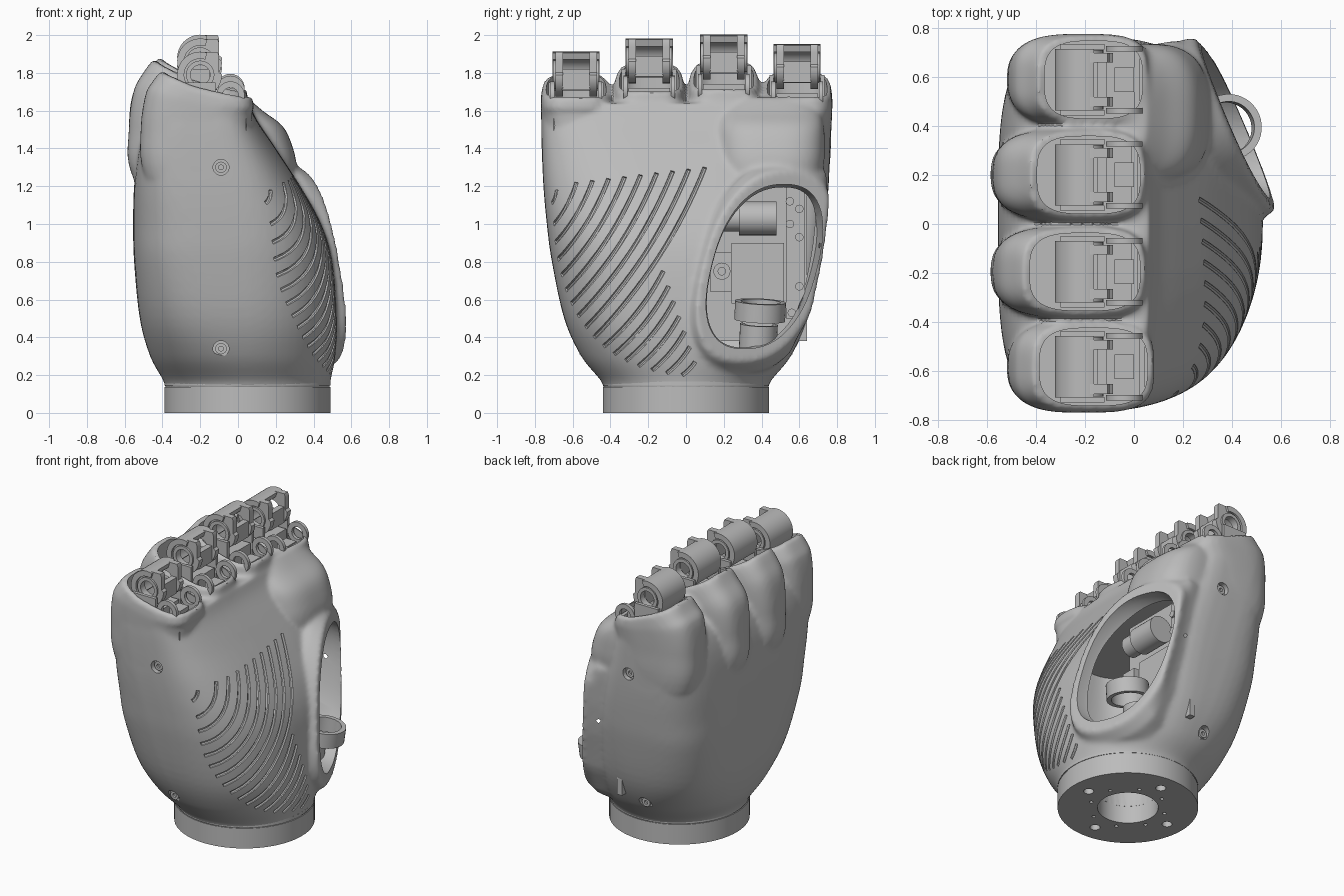
import bpy, bmesh, math
from math import copysign, cos, sin, tau
from mathutils import Vector
from mathutils.bvhtree import BVHTree

if "Cube" in bpy.data.objects:
    bpy.data.objects.remove(bpy.data.objects["Cube"])

GREY = (0.5, 0.5, 0.5, 1)
mat = bpy.data.materials.new("grey_plastic")
mat.use_nodes = True
mat.diffuse_color = GREY
mat.node_tree.nodes["Principled BSDF"].inputs["Base Color"].default_value = GREY
X, Y, Z = Vector((1, 0, 0)), Vector((0, 1, 0)), Vector((0, 0, 1))


# ---- helpers ----
def V(*v):
    return Vector(v)


def loft(bm, rings, closed=False):
    rows = [[bm.verts.new(p) for p in ring] for ring in rings]
    n = len(rows[0])
    pairs = list(zip(rows, rows[1:])) + ([(rows[-1], rows[0])] if closed else [])
    for a, b in pairs:
        for i in range(n):
            j = (i + 1) % n
            bm.faces.new((a[i], a[j], b[j], b[i]))
    if not closed:
        bm.faces.new(rows[0][::-1])
        bm.faces.new(rows[-1])


def refine(rings, steps=5):
    """Extra rings on a smooth curve through the given ones."""
    out = []
    for k in range(len(rings) - 1):
        near = [rings[max(k - 1, 0)], rings[k], rings[k + 1], rings[min(k + 2, len(rings) - 1)]]
        for i in range(steps):
            t = i / steps
            out.append([b + ((c - a) * t + (2 * a - 5 * b + 4 * c - d) * t ** 2
                             + (3 * b - a - 3 * c + d) * t ** 3) / 2 for a, b, c, d in zip(*near)])
    return out + [rings[-1]]


def oval(x0, x1, half, n, z, cy=0, rise=0, back=0, count=64):
    """Superellipse ring, squarer at the back by 'back', lifted towards -x by 'rise'."""
    xc, a, ring = (x0 + x1) / 2, (x1 - x0) / 2, []
    for i in range(count):
        c, s = cos(tau * i / count), sin(tau * i / count)
        e = 2 / (n + back * (c < 0))
        x = xc + a * copysign(abs(c) ** e, c)
        ring.append(V(x, cy + half * copysign(abs(s) ** e, s), z + rise * ((x1 - x) / (x1 - x0)) ** 2))
    return ring


def circle(p, axis, r, count=28):
    q = Vector(axis).to_track_quat('Z', 'Y')
    return [Vector(p) + q @ V(r * cos(tau * i / count), r * sin(tau * i / count), 0)
            for i in range(count)]


def rod(bm, p, axis, r, length, hole=0, count=28):
    p, axis = Vector(p), Vector(axis).normalized()
    q = p + axis * length
    rings = [circle(p, axis, r, count), circle(q, axis, r, count)]
    if hole:
        rings += [circle(q, axis, hole, count), circle(p, axis, hole, count)]
    loft(bm, rings, closed=bool(hole))


def box(bm, x0, x1, y0, y1, z0, z1):
    loft(bm, [[V(x0, y0, z), V(x1, y0, z), V(x1, y1, z), V(x0, y1, z)] for z in (z0, z1)])


def smooth(ob, angle=0.6):
    ob.data.polygons.foreach_set("use_smooth", [True] * len(ob.data.polygons))
    ob.data.set_sharp_from_angle(angle=angle)


def make(name, bm):
    bmesh.ops.recalc_face_normals(bm, faces=bm.faces)
    me = bpy.data.meshes.new(name)
    bm.to_mesh(me)
    bm.free()
    me.materials.append(mat)
    ob = bpy.data.objects.new(name, me)
    bpy.context.scene.collection.objects.link(ob)
    smooth(ob)
    return ob


def apply(ob, kind, **settings):
    mod = ob.modifiers.new(kind.lower(), kind)
    for key, value in settings.items():
        setattr(mod, key, value)
    bpy.context.view_layer.objects.active = ob
    bpy.ops.object.modifier_apply(modifier=mod.name)


def cut(ob, bm):
    cutter = make("cutter", bm)
    cutter.hide_render = True
    apply(ob, 'BOOLEAN', operation='DIFFERENCE', solver='EXACT', object=cutter)
    bpy.data.objects.remove(cutter)
    smooth(ob)


# ---- palm shell: body, knuckle lobes and thumb mound fused together ----
# z, back x, palm x, half width, squareness
BODY = [(.12, -.385, .485, .435, 2), (.17, -.395, .49, .45, 2), (.3, -.465, .515, .555, 2.1),
        (.5, -.52, .525, .645, 2.3), (.8, -.55, .5, .71, 2.5), (1, -.555, .44, .737, 2.7),
        (1.2, -.55, .33, .755, 3), (1.4, -.525, .2, .764, 3.4), (1.55, -.475, .1, .766, 4),
        (1.64, -.4, .06, .757, 4)]
# centre y, rim back x, rim palm x, rim back z, rim palm z, knuckle x, joint z
FINGERS = [(-.582, -.39, .06, 1.8, 1.66, -.515, 1.79), (-.195, -.43, .03, 1.86, 1.69, -.578, 1.86),
           (.2, -.4, .03, 1.87, 1.7, -.578, 1.88), (.588, -.37, .04, 1.81, 1.66, -.515, 1.83)]


def body_ring(row, inset=0):
    z, x0, x1, half, n = row
    return oval(x0 + inset, x1 - inset, half - inset, n, z, back=min(1.2, (z - .17) * 2) if z > .17 else 0)


def half_width(z):
    for lo, hi in zip(BODY, BODY[1:]):
        if z <= hi[0]:
            return lo[3] + (hi[3] - lo[3]) * (z - lo[0]) / (hi[0] - lo[0])


def mound(scale, depth, margin):
    """Leaning oval on the slanted thumb plane, kept within the body width."""
    ring = []
    for p in oval(-.28, .28, .435, 2.4, 0):
        y, z = .415 + scale * (p.x + .24 * p.y), .775 + scale * p.y
        y = min(y, half_width(z) + margin)
        ring.append(V(.56 - .4 * (y - .1) - .07 * (z - .5) - depth, y, z))
    return ring


bm = bmesh.new()
loft(bm, refine([body_ring(row) for row in BODY]))
for y, x0, x1, zb, zf, kx, _ in FINGERS:
    r = zb - zf
    loft(bm, refine([oval(-.3, -.1, .08, 2.4, .85, y), oval(kx + .02, .02, .165, 2.6, 1.25, y),
                     oval(kx, .07, .182, 2.8, 1.5, y), oval(kx + .025, .075, .187, 3.2, 1.6, y, r * .6),
                     oval(x0 - .065, x1 + .025, .187, 3.4, zf - .05, y, r),
                     oval(x0 - .02, x1 + .015, .18, 3.2, zf + .01, y, r)]))
# swelling beside the first finger, above the thumb opening
loft(bm, refine([oval(-.2, x, half, 2.8, z, .45) for z, x, half in
                 ((1.1, .3, .24), (1.3, .31, .28), (1.42, .285, .285), (1.52, .235, .28),
                  (1.6, .13, .26), (1.67, .05, .22))]))
loft(bm, [mound(1.38, .3, -.05), mound(1.3, .09, -.01), mound(1.19, .015, .012), mound(1.15, 0, .012)])
shell = make("palm_shell", bm)
apply(shell, 'REMESH', mode='VOXEL', voxel_size=.015)
apply(shell, 'SMOOTH', factor=.5, iterations=7)

# Curved grip grooves following the palm surface
tree = BVHTree.FromObject(shell, bpy.context.evaluated_depsgraph_get())


def bezier(a, b, c, u):
    return a * (1 - u) ** 2 + b * 2 * u * (1 - u) + c * u * u


spans = [(V(-.71, 1.11), V(-.685, 1.18))]
for k in range(16):
    spans.append((bezier(V(-.7, 1), V(-.66, .25), V(-.02, .2), k / 15),
                  V(-.58 + .085 * k, 1.22 + .01 * k) if k < 9 else
                  V(-.12 + .028 * (k - 9), .75 - .08 * (k - 9))))
grooves = bmesh.new()
for start, end in spans:
    span = end - start
    bend = (start + end) / 2 + V(span.y, -span.x) * .1
    path = []
    for i in range(17):
        q = bezier(start, bend, end, i / 16)
        hit = tree.ray_cast(V(2, q.x, q.y), -X)[0]
        if hit:
            path.append(hit)
    if len(path) > 2:
        loft(grooves, [circle(p, path[min(i + 1, len(path) - 1)] - path[max(i - 1, 0)], .012, 8)
                       for i, p in enumerate(path)])
cut(shell, grooves)

# Hollow inside
bm = bmesh.new()
loft(bm, refine([body_ring(row, .045) for row in BODY[2:8]]))
cut(shell, bm)

# Thumb opening, finger sockets, screw recesses and wrist hole
SCREWS = [(side, z, y) for side in (-1, 1) for z, y in ((1.3, .725), (.34, .55))]
bm = bmesh.new()
loft(bm, [mound(1, -.2, 0), mound(1, .06, 0), mound(.9, .22, 0)])
for y, x0, x1, *_ in FINGERS:
    loft(bm, [oval(x0 + .005, x1 - .005, .158, 3.2, z, y) for z in (1.48, 2.2)])
for side, z, y in SCREWS:
    rod(bm, (-.09, side * y, z), Y * side, .042, .2)
rod(bm, (.05, 0, .05), Z, .19, .35)
cut(shell, bm)

bm = bmesh.new()
for side, z, y in SCREWS:
    rod(bm, (-.09, side * (y - .01), z), Y * side, .03, .025, .013, 16)
make("side_screws", bm)

# ---- wrist collar with seam, bore and bolt holes ----
bm = bmesh.new()
loft(bm, [circle((.05, 0, z), Z, r, 72) for z, r in
          ((0, .44), (.138, .44), (.138, .434), (.146, .434), (.146, .44), (.165, .44), (.165, .19), (0, .19))],
     closed=True)
collar = make("wrist_collar", bm)
bm = bmesh.new()
for i in range(4):
    a = tau * i / 4
    rod(bm, (.05 + .32 * cos(a), .32 * sin(a), -.1), Z, .032, .16)
for i in range(8):
    a = tau * (i + .5) / 8
    rod(bm, (.05 + .24 * cos(a), .24 * sin(a), -.1), Z, .012, .13, count=12)
cut(collar, bm)


# ---- finger joints: pierced prongs joined by a rounded saddle ----
def prong_edge(a):
    c, s = cos(a), sin(a)
    r = min(.1 / c, .12 / s) if c > 1e-4 and s > 1e-4 else .115
    return V(r * c, 0, r * s)


saddles, brackets = bmesh.new(), bmesh.new()
TURN = [tau * i / 48 for i in range(48)]
ARC = [tau * (.2 + .42 * i / 16) for i in range(17)]
ARCH = [(.122, a) for a in ARC] + [(.085, a) for a in reversed(ARC)]
for y, x0, x1, zb, zf, _, zj in FINGERS:
    c = V(-.2, y, zj)
    for side in (-1, 1):
        rings = [[c + Y * w * side + (prong_edge(a) if outer else V(.055 * cos(a), 0, .055 * sin(a)))
                  for a in TURN] for w, outer in ((.07, 1), (.11, 1), (.11, 0), (.07, 0))]
        loft(saddles, rings, closed=True)
        # lower pivot plates on stems
        rod(brackets, V(-.04, y + side * .115, zf + .02), Y * side, .075, .022, .042)
        rod(brackets, c + Y * side * .11, Y * side, .075, .012, .052)
        box(brackets, -.11, .02, y + side * .126 - .011, y + side * .126 + .011, 1.47, zf - .04)
        box(brackets, -.3, -.12, y + side * .135 - .011, y + side * .135 + .011, 1.47, zj - .04)
    loft(saddles, [[c + V(r * cos(a), w, r * sin(a)) for r, a in ARCH] for w in (-.125, .125)])
    box(saddles, -.15, -.11, y - .075, y + .075, zj - .08, zj + .03)
    # socket floor blocks and front web
    box(brackets, -.27, -.12, y - .11, y + .11, 1.47, zj - .14)
    box(brackets, -.08, .0, y - .05, y + .05, 1.47, zf)
    box(brackets, x1 - .04, x1 - .015, y - .12, y + .12, 1.47, zf - .01)
make("finger_saddles", saddles)
make("finger_brackets", brackets)

# ---- thumb mechanism inside the opening ----
bm = bmesh.new()
box(bm, .04, .08, .05, .64, .38, 1.26)
box(bm, .08, .14, .53, .63, .5, 1.2)
box(bm, .08, .2, .13, .24, .64, .85)
box(bm, .08, .16, .24, .52, .58, .9)
for y, z in ((.55, 1.12), (.6, 1.08), (.55, 1.0), (.6, .93), (.6, .67), (.56, .53)):
    rod(bm, (.14, y, z), X, .022, .012, count=16)
rod(bm, (.2, .19, .75), X, .045, .015, .02)
make("thumb_frame", bm)

bm = bmesh.new()
rod(bm, (.18, .28, 1.03), Y, .09, .2)
rod(bm, (.18, .18, 1.03), Y, .07, .1)
make("thumb_motor", bm)

tilt = V(.12, .05, 1)
bm = bmesh.new()
rod(bm, (.375, .39, .49), tilt, .135, .1, .105, 40)
make("thumb_ring", bm)
bm = bmesh.new()
rod(bm, (.27, .38, .34), tilt, .1, .13, .075)
box(bm, .08, .28, .3, .46, .46, .55)
make("thumb_pivot", bm)
